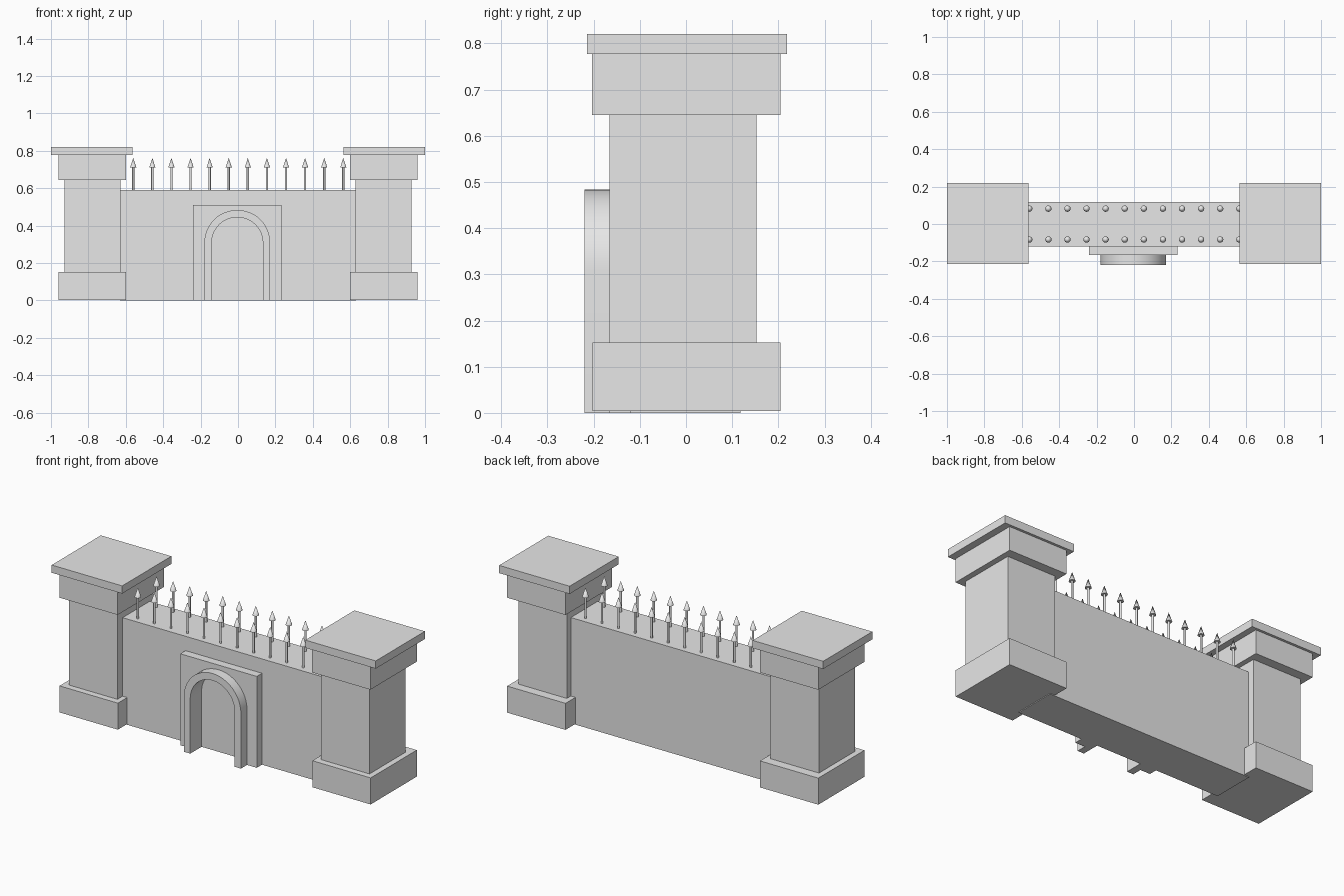
import bpy, bmesh
from math import pi, cos, sin, radians

cube = bpy.data.objects.get("Cube")
if cube:
    bpy.data.objects.remove(cube, do_unlink=True)

stone = bpy.data.materials.new("grey_stone")
stone.use_nodes = True
GREY = (0.8, 0.8, 0.8, 1)
stone.diffuse_color = GREY
for node in stone.node_tree.nodes:
    if node.type == 'BSDF_PRINCIPLED':
        node.inputs["Base Color"].default_value = GREY


def finish(name, bm, smooth=False):
    bmesh.ops.recalc_face_normals(bm, faces=bm.faces)
    mesh = bpy.data.meshes.new(name)
    bm.to_mesh(mesh)
    bm.free()
    mesh.materials.append(stone)
    obj = bpy.data.objects.new(name, mesh)
    bpy.context.collection.objects.link(obj)
    if smooth:
        bpy.ops.object.select_all(action='DESELECT')
        obj.select_set(True)
        bpy.context.view_layer.objects.active = obj
        bpy.ops.object.shade_smooth_by_angle(angle=radians(35))
    return obj


def box(name, x, y, z):
    bm = bmesh.new()
    bmesh.ops.create_cube(bm, size=1)
    for v in bm.verts:
        for axis, (lo, hi) in enumerate((x, y, z)):
            v.co[axis] = hi if v.co[axis] > 0 else lo
    return finish(name, bm)


def arch_line(cx, radius, spring, steps=24):
    """Points of an arch, from its right foot over the crown to its left foot."""
    arc = [(cx + radius * cos(pi * i / steps), spring + radius * sin(pi * i / steps))
           for i in range(steps + 1)]
    return [(cx + radius, 0)] + arc + [(cx - radius, 0)]


def slab(name, outline, front, back, smooth=False):
    """Extrude an x-z outline from the front to the back."""
    bm = bmesh.new()
    face = bm.faces.new([bm.verts.new((x, front, z)) for x, z in outline])
    moved = bmesh.ops.extrude_face_region(bm, geom=[face], use_keep_orig=True)["geom"]
    for v in moved:
        if isinstance(v, bmesh.types.BMVert):
            v.co.y = back
    return finish(name, bm, smooth)


# Wall between the pillars
box("wall", (-0.63, 0.63), (-0.12, 0.118), (0, 0.59))

# Pillars: plinth, shaft, capital and cap slab
PILLAR = [
    ("plinth", 0.60, 0.96, -0.202, 0.205, 0.004, 0.152),
    ("shaft", 0.628, 0.928, -0.166, 0.153, 0.152, 0.645),
    ("capital", 0.60, 0.96, -0.204, 0.205, 0.645, 0.777),
    ("cap", 0.565, 1.0, -0.214, 0.219, 0.777, 0.82),
]
for side, sign in (("left", 1), ("right", -1)):
    for part, x0, x1, y0, y1, z0, z1 in PILLAR:
        box(f"{side}_pillar_{part}", sorted((sign * x0, sign * x1)), (y0, y1), (z0, z1))

# Doorway: square surround and projecting arch, both open to the wall
CX, SPRING = -0.004, 0.308
inner = arch_line(CX, 0.137, SPRING)
outer = arch_line(CX, 0.176, SPRING)
left_x, right_x, top = -0.24, 0.232, 0.51
surround = [(right_x, 0), (right_x, top), (left_x, top), (left_x, 0)]
slab("door_surround", surround + inner[::-1], -0.166, -0.118)
slab("door_arch", outer + inner[::-1], -0.22, -0.164, smooth=True)


# Two rows of spear-topped railings
def cone(bm, r1, r2, x, y, z0, z1):
    made = bmesh.ops.create_cone(bm, cap_ends=True, segments=16,
                                 radius1=r1, radius2=r2, depth=z1 - z0)
    bmesh.ops.translate(bm, verts=made["verts"], vec=(x, y, (z0 + z1) / 2))


COUNT = 12
for row, y in (("front", -0.083), ("back", 0.082)):
    bm = bmesh.new()
    for i in range(COUNT):
        x = -0.56 + 1.123 * i / (COUNT - 1)
        cone(bm, 0.006, 0.006, x, y, 0.585, 0.715)
        cone(bm, 0.017, 0, x, y, 0.71, 0.762)
    finish(f"{row}_railing_spikes", bm, smooth=True)
